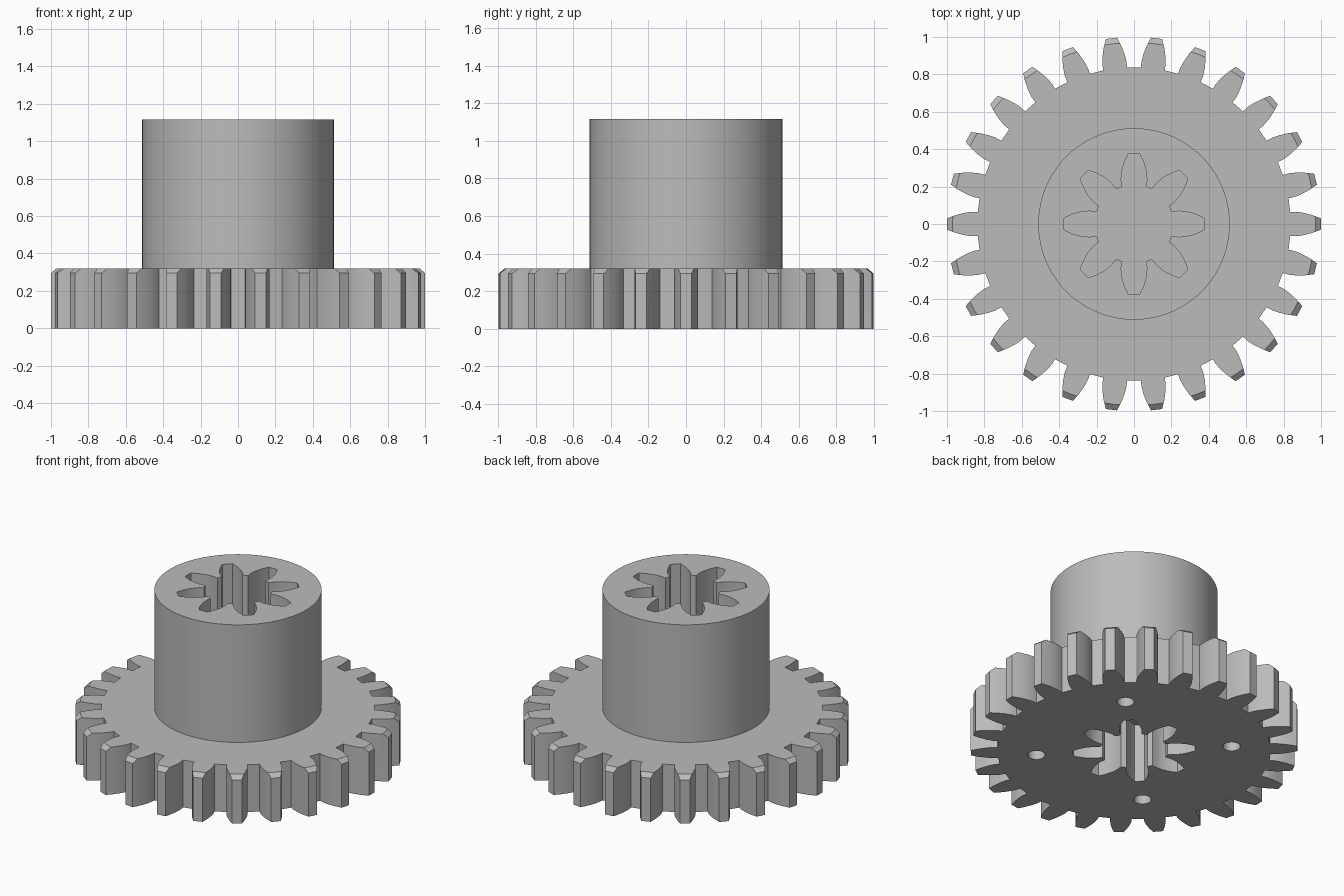
import bpy, bmesh, math

cube = bpy.data.objects.get("Cube")
if cube:
    bpy.data.objects.remove(cube, do_unlink=True)

GEAR_TOP = 0.32
HUB_TOP = 1.115

grey = bpy.data.materials.new("plain_grey")
grey.use_nodes = True
grey.diffuse_color = (0.5, 0.5, 0.5, 1)
grey.node_tree.nodes["Principled BSDF"].inputs["Base Color"].default_value = (0.5, 0.5, 0.5, 1)


def finish(name, bm):
    bmesh.ops.recalc_face_normals(bm, faces=bm.faces)
    mesh = bpy.data.meshes.new(name)
    bm.to_mesh(mesh)
    bm.free()
    mesh.materials.append(grey)
    ob = bpy.data.objects.new(name, mesh)
    bpy.context.collection.objects.link(ob)
    return ob


def toothed_prism(name, teeth, flank, z0, z1):
    """Extrude a ring of teeth; flank lists (radius, half width) from root to tip."""
    outline = [(r, -w) for r, w in flank] + [(r, w) for r, w in reversed(flank)]
    bm = bmesh.new()
    verts = []
    for i in range(teeth):
        a = math.tau * i / teeth
        c, s = math.cos(a), math.sin(a)
        verts += [bm.verts.new((x * c - y * s, x * s + y * c, z0)) for x, y in outline]
    base = bm.faces.new(verts)
    side = bmesh.ops.extrude_face_region(bm, geom=[base])
    top = [v for v in side["geom"] if isinstance(v, bmesh.types.BMVert)]
    bmesh.ops.translate(bm, verts=top, vec=(0, 0, z1 - z0))
    return finish(name, bm)


def frustum(name, r0, r1, z0, z1, sides, x=0, y=0):
    bm = bmesh.new()
    bmesh.ops.create_cone(bm, cap_ends=True, segments=sides,
                          radius1=r0, radius2=r1, depth=z1 - z0)
    bmesh.ops.translate(bm, verts=bm.verts, vec=(x, y, (z0 + z1) / 2))
    return finish(name, bm)


def combine(target, tool, operation):
    tool.hide_render = True
    mod = target.modifiers.new(operation.lower(), 'BOOLEAN')
    mod.operation = operation
    mod.solver = 'EXACT'
    mod.object = tool
    bpy.context.view_layer.objects.active = target
    bpy.ops.object.modifier_apply(modifier=mod.name)
    bpy.data.objects.remove(tool, do_unlink=True)


# Spur gear with tips chamfered along the upper edge
gear_flank = [(0.835, 0.064), (0.87, 0.065), (0.91, 0.059), (0.955, 0.047), (1.0, 0.03)]
gear = toothed_prism("gear_with_hub", 26, gear_flank, 0, GEAR_TOP)
combine(gear, frustum("tip_chamfer", 1.39, 0.934, -0.03, 0.35, 104), 'INTERSECT')

# Hub rising from the gear
combine(gear, frustum("hub", 0.512, 0.512, 0.2, HUB_TOP, 96), 'UNION')

# Splined sockets from above and below, separated by a thin web
socket_flank = [(0.2, 0.064), (0.24, 0.069), (0.285, 0.065), (0.33, 0.052), (0.375, 0.031)]
for z0, z1 in ((-0.1, 0.4), (0.5, 1.3)):
    combine(gear, toothed_prism("splined_socket", 8, socket_flank, z0, z1), 'DIFFERENCE')

# Four blind holes in the underside
for i in range(4):
    a = math.radians(45 + 90 * i)
    hole = frustum("blind_hole", 0.053, 0.053, -0.1, 0.2, 32, 0.6 * math.cos(a), 0.6 * math.sin(a))
    combine(gear, hole, 'DIFFERENCE')

# Smooth round walls, crisp edges
bpy.ops.object.select_all(action='DESELECT')
gear.select_set(True)
bpy.context.view_layer.objects.active = gear
bpy.ops.object.shade_smooth_by_angle(angle=math.radians(25))
